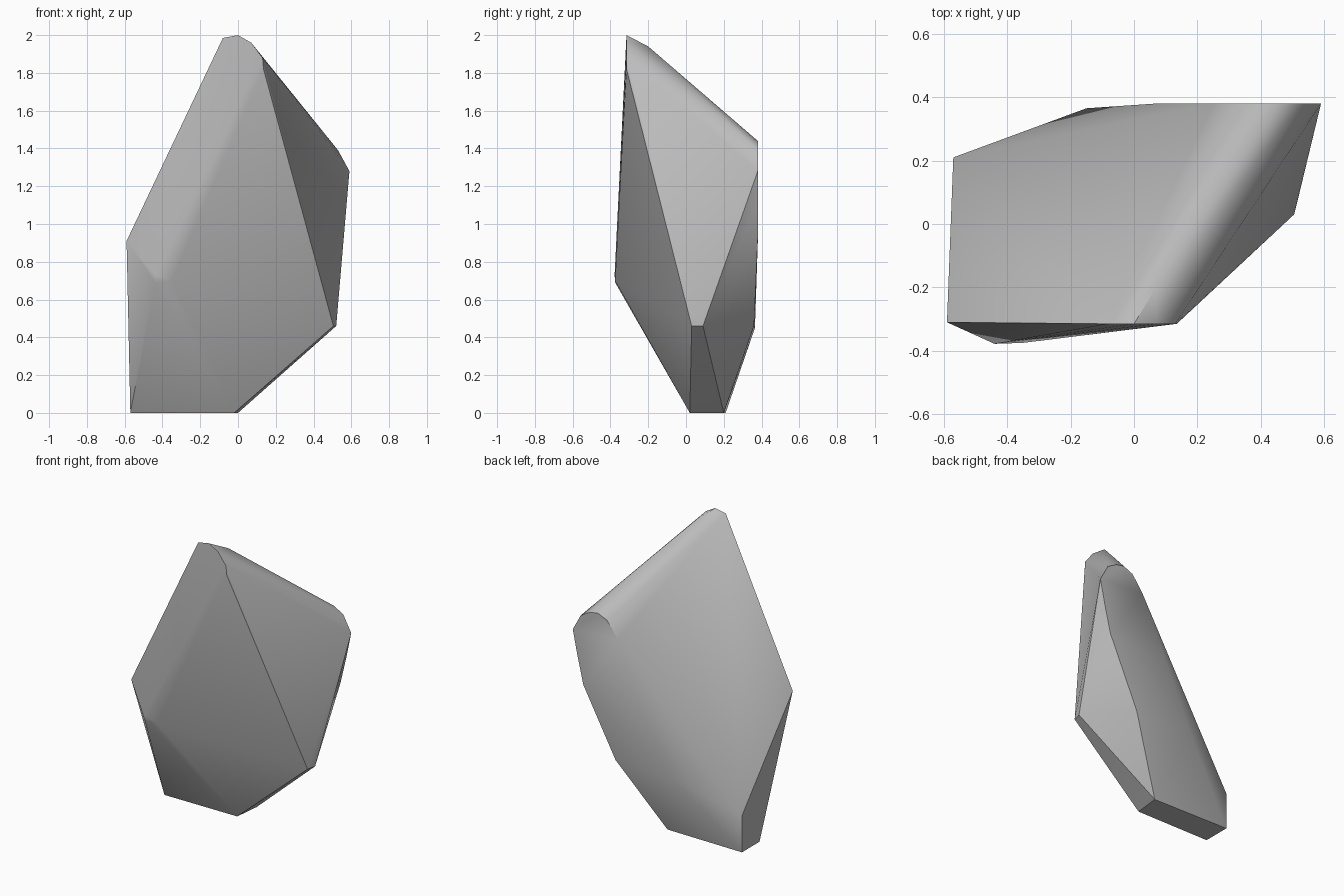
import bpy, bmesh, math

if "Cube" in bpy.data.objects:
    bpy.data.objects.remove(bpy.data.objects["Cube"])

# Key corners of the chiselled rock, listed ring by ring
base = [(-0.57, 0.02, 0), (-0.57, 0.21, 0), (0.0, 0.20, 0), (-0.02, 0.02, 0)]
belly = [(-0.57, 0.21, 0.25), (-0.15, 0.365, 0.45), (0.28, 0.36, 0.46),
         (0.52, 0.09, 0.46), (0.505, 0.03, 0.46),
         (-0.35, -0.375, 0.70), (-0.44, -0.375, 0.69), (-0.44, -0.378, 0.73),
         (-0.59, -0.31, 0.91)]
# Rounded crest: narrow arch at the front, wider arch at the back
front_arch = [(-0.08, -0.315, 1.985), (0.0, -0.315, 2.0), (0.07, -0.315, 1.96),
              (0.13, -0.315, 1.88), (0.135, -0.315, 1.82)]
crest = [(0.07, -0.20, 1.94), (0.345, 0.27, 1.535)]
back_arch = [(x, 0.38, z) for x, z in (
    (0.07, 0.90), (0.25, 1.30), (0.33, 1.41), (0.40, 1.44), (0.46, 1.43),
    (0.53, 1.39), (0.59, 1.28), (0.555, 1.11), (0.51, 0.92))]

# Wrap the corners in one convex body
bm = bmesh.new()
for p in base + belly + front_arch + crest + back_arch:
    bm.verts.new(p)
hull = bmesh.ops.convex_hull(bm, input=bm.verts)
loose = [v for v in bm.verts if not v.link_faces]
bmesh.ops.delete(bm, geom=loose, context='VERTS')
bmesh.ops.dissolve_limit(bm, angle_limit=math.radians(1),
                         verts=bm.verts, edges=bm.edges)
bmesh.ops.recalc_face_normals(bm, faces=bm.faces)

mesh = bpy.data.meshes.new("rock")
bm.to_mesh(mesh)
bm.free()
rock = bpy.data.objects.new("rock", mesh)
bpy.context.collection.objects.link(rock)

# Plain grey stone
stone = bpy.data.materials.new("stone_grey")
stone.diffuse_color = (0.5, 0.5, 0.5, 1)
stone.use_nodes = True
stone.node_tree.nodes["Principled BSDF"].inputs["Base Color"].default_value = stone.diffuse_color
mesh.materials.append(stone)

# Soft facets with sharp main edges
bpy.context.view_layer.objects.active = rock
rock.select_set(True)
bpy.ops.object.shade_smooth_by_angle(angle=math.radians(30))
